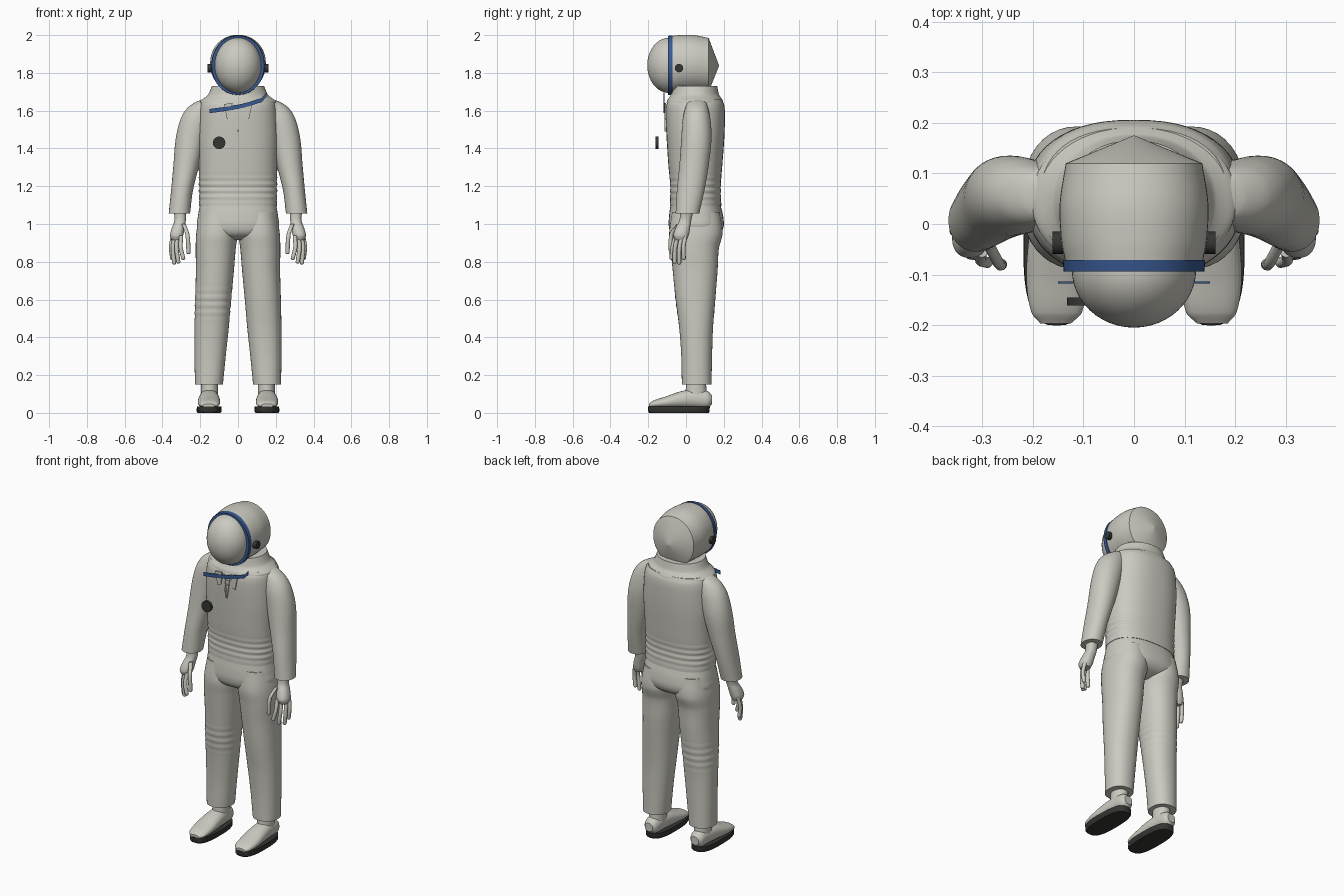
import bpy, bmesh, math
from mathutils import Matrix

cube = bpy.data.objects.get("Cube")
if cube:
    bpy.data.objects.remove(cube, do_unlink=True)

parts = []


def material(name, rgb):
    m = bpy.data.materials.new(name)
    m.use_nodes = True
    m.diffuse_color = (*rgb, 1)
    m.node_tree.nodes["Principled BSDF"].inputs["Base Color"].default_value = (*rgb, 1)
    return m


SUIT = material("suit grey", (0.60, 0.59, 0.53))
BLUE = material("trim blue", (0.04, 0.10, 0.28))
DARK = material("dark rubber", (0.035, 0.035, 0.032))


def finish(name, bm, mat):
    bmesh.ops.recalc_face_normals(bm, faces=bm.faces)
    mesh = bpy.data.meshes.new(name)
    bm.to_mesh(mesh)
    bm.free()
    mesh.materials.append(mat)
    obj = bpy.data.objects.new(name, mesh)
    bpy.context.collection.objects.link(obj)
    parts.append(obj)
    return obj


def smooth_rings(rings, steps):
    """Hermite interpolation of (t, a0, a1, b0, b1) rings along t."""
    def slope(i, k):
        lo, hi = rings[max(i - 1, 0)], rings[min(i + 1, len(rings) - 1)]
        return (hi[k] - lo[k]) / (hi[0] - lo[0])
    out = []
    for i in range(len(rings) - 1):
        p, q = rings[i], rings[i + 1]
        h = q[0] - p[0]
        for s in range(steps):
            u = s / steps
            w = u * u * (3 - 2 * u)
            row = [p[0] + h * u]
            for k in range(1, 5):
                row.append(p[k] * (1 - w) + q[k] * w
                           + h * (u * (1 - u) ** 2 * slope(i, k) - u * u * (1 - u) * slope(i + 1, k)))
            out.append(row)
    return out + [list(rings[-1])]


def loft(name, rings, mat=SUIT, axis="z", side=1, power=2.0, steps=5, seg=40, folds=None):
    """Skin through rounded rings, each given by its position and its bounds."""
    if steps > 1:
        rings = smooth_rings(rings, steps)
    bm = bmesh.new()
    loops = []
    for t, a0, a1, b0, b1 in rings:
        swell = 1
        if folds and folds[0] < t < folds[1]:
            f = (t - folds[0]) / (folds[1] - folds[0])
            swell += folds[2] * math.sin(math.pi * f) * math.sin(2 * math.pi * folds[3] * f)
        loop = []
        for i in range(seg):
            ang = 2 * math.pi * i / seg
            c, s = math.cos(ang), math.sin(ang)
            a = (a0 + a1) / 2 + (a1 - a0) / 2 * swell * math.copysign(abs(c) ** (2 / power), c)
            b = (b0 + b1) / 2 + (b1 - b0) / 2 * swell * math.copysign(abs(s) ** (2 / power), s)
            loop.append(bm.verts.new((side * a, b, t) if axis == "z" else (side * a, t, b)))
        loops.append(loop)
    for lo, hi in zip(loops, loops[1:]):
        for i in range(seg):
            j = (i + 1) % seg
            bm.faces.new((lo[i], lo[j], hi[j], hi[i]))
    bm.faces.new(loops[0])
    bm.faces.new(loops[-1])
    return finish(name, bm, mat)


def plate(name, outline, y, mat=SUIT, depth=0.006):
    """Thin upright plate facing the front."""
    bm = bmesh.new()
    face = bm.faces.new([bm.verts.new((x, y, z)) for x, z in outline])
    new = bmesh.ops.extrude_face_region(bm, geom=[face])["geom"]
    bmesh.ops.translate(bm, vec=(0, depth, 0), verts=[v for v in new if isinstance(v, bmesh.types.BMVert)])
    return finish(name, bm, mat)


def disc(name, centre, radius, depth, axis, mat):
    bm = bmesh.new()
    turn = Matrix.Rotation(math.pi / 2, 4, axis)
    bmesh.ops.create_cone(bm, cap_ends=True, segments=24, radius1=radius, radius2=radius,
                          depth=depth, matrix=Matrix.Translation(centre) @ turn)
    return finish(name, bm, mat)


def finger(name, points, radius, side):
    """Slim rounded digit following points downwards."""
    rings = [(z, x - radius, x + radius, y - radius, y + radius) for x, y, z in points]
    x, y, z = points[-1]
    for drop, scale in ((0.006, 0.8), (0.010, 0.3)):
        r = radius * scale
        rings.append((z - drop, x - r, x + r, y - r, y + r))
    loft(name, rings, side=side, seg=12, steps=3)


# Helmet: shell, pointed back, blue rim and bulging visor
loft("helmet_shell", [(-0.08, -.135, .135, 1.69, 1.995), (-0.03, -.144, .144, 1.695, 2.0),
                      (0.04, -.147, .147, 1.698, 2.0), (0.12, -.135, .135, 1.70, 1.985)],
     axis="y", power=2.1, seg=56)
loft("helmet_back", [(0.12, -.135, .135, 1.70, 1.985), (0.175, -.001, .001, 1.837, 1.839)],
     axis="y", power=2.1, steps=1, seg=56)
loft("helmet_rim", [(-0.094, -.139, .139, 1.684, 1.996), (-0.071, -.141, .141, 1.683, 1.999)],
     BLUE, axis="y", power=2.05, steps=1, seg=56)
bm = bmesh.new()
bmesh.ops.create_uvsphere(bm, u_segments=48, v_segments=32, radius=1,
                          matrix=Matrix.Translation((0, -0.09, 1.84)) @ Matrix.Diagonal((.123, .115, .146, 1)))
finish("visor", bm, SUIT)

# Torso with waist folds, shoulder collar and neck lacing
loft("torso", [(1.095, -.206, .206, -.085, .187), (1.2, -.206, .206, -.084, .184),
               (1.32, -.209, .209, -.094, .193), (1.46, -.214, .214, -.103, .203),
               (1.58, -.208, .208, -.108, .206), (1.63, -.200, .200, -.104, .202),
               (1.66, -.185, .185, -.09, .19)],
     power=2.4, steps=16, seg=56, folds=(1.1, 1.27, .014, 5))
loft("collar", [(1.64, -.203, .203, -.103, .197), (1.652, -.200, .200, -.1, .195),
                (1.672, -.172, .172, -.088, .183), (1.685, -.158, .158, -.082, .175),
                (1.73, -.138, .138, -.075, .165)], power=2.1, steps=4, seg=56)
for sx, word in ((1, "left"), (-1, "right")):
    plate(word + "_collar_flap", [(sx * x, z) for x, z in
          ((.03, 1.64), (.075, 1.635), (.058, 1.555), (.035, 1.565))], -0.113)
    plate(word + "_neck_edge", [(sx * x, z) for x, z in
          ((.012, 1.63), (.026, 1.63), (.004, 1.49), (0, 1.49))], -0.113)
for i in range(4):
    z = 1.6 - i * 0.025
    w = 0.018 - i * 0.004
    plate("lace", [(-w, z), (w, z), (w, z - .006), (-w, z - .006)], -0.114)

# Blue strap across the chest
line = [(-.15, 1.598), (-.05, 1.611), (.04, 1.629), (.125, 1.656), (.15, 1.685)]
plate("chest_strap", [(x, z + .011) for x, z in line] + [(x, z - .011) for x, z in reversed(line)],
      -0.118, BLUE, 0.004)
disc("chest_dial", (-0.1, -0.153, 1.43), 0.033, 0.016, "X", DARK)

# Pelvis
loft("pelvis", [(1.10, -.202, .202, -.082, .183), (1.04, -.212, .212, -.09, .197),
                (0.98, -.215, .215, -.09, .198), (0.94, -.17, .17, -.07, .17),
                (0.915, -.08, .08, -.02, .11)], power=2.4, seg=56)

for sx, word in ((1, "left"), (-1, "right")):
    disc(word + "_earpiece", (sx * 0.15, -0.037, 1.825), 0.022, 0.022, "Y", DARK)

    # Sleeve
    loft(word + "_sleeve", [(1.658, .15, .19, .03, .09), (1.645, .125, .225, .01, .105),
                            (1.61, .12, .272, -.005, .118), (1.55, .14, .306, -.018, .13),
                            (1.45, .17, .330, -.025, .135), (1.31, .205, .342, -.035, .12),
                            (1.18, .238, .354, -.048, .098), (1.055, .254, .367, -.055, .07)],
         side=sx, power=2.1)

    # Hand and fingers
    loft(word + "_hand", [(1.07, .275, .34, -.03, .04), (1.02, .276, .336, -.035, .028),
                          (0.98, .283, .35, -.055, .022), (0.94, .29, .36, -.067, .014),
                          (0.915, .302, .352, -.058, .004)], side=sx, power=2.3, seg=28)
    finger(word + "_thumb", [(.288, -.04, 1.0), (.268, -.077, .945), (.262, -.08, .85)], .011, sx)
    digits = {"index": (.301, -.055, .29, -.076, .82), "middle": (.320, -.043, .316, -.06, .80),
              "ring": (.335, -.022, .338, -.036, .795), "little": (.345, -.003, .348, -.012, .82)}
    for digit, (x0, y0, x1, y1, z1) in digits.items():
        finger(word + "_" + digit + "_finger",
               [(x0, y0, .94), ((x0 + x1) / 2 + .008, (y0 + y1) / 2 - .006, .875), (x1, y1, z1)], .011, sx)

    # Trouser leg, folded at one knee
    loft(word + "_trouser", [(1.06, .01, .203, -.075, .18), (0.95, .002, .221, -.089, .193),
                             (0.87, .012, .224, -.082, .174), (0.75, .022, .223, -.07, .167),
                             (0.6, .036, .227, -.055, .155), (0.45, .049, .230, -.036, .143),
                             (0.3, .065, .230, -.025, .138), (0.15, .080, .228, -.022, .135)],
         side=sx, power=2.2, steps=14, folds=(.48, .68, .02, 5) if sx < 0 else None)

    # Ankle, shoe and sole
    loft(word + "_ankle", [(0.08, .105, .197, -.005, .112), (0.17, .106, .194, .002, .105)],
         side=sx, steps=2)
    loft(word + "_shoe", [(-.197, .125, .185, .03, .048), (-.175, .103, .203, .026, .064),
                          (-.11, .095, .213, .024, .086), (-.02, .098, .208, .024, .116),
                          (.06, .105, .2, .024, .125), (.115, .112, .195, .026, .115),
                          (.137, .128, .18, .045, .095)], axis="y", side=sx, power=2.2)
    loft(word + "_sole", [(0, .092, .214, -.196, .12), (.008, .087, .219, -.201, .125),
                          (.034, .088, .218, -.2, .126)], DARK, side=sx, power=2.8, steps=1)

# Smooth shading with crisp edges
bpy.ops.object.select_all(action="DESELECT")
for obj in parts:
    obj.select_set(True)
bpy.context.view_layer.objects.active = parts[0]
bpy.ops.object.shade_smooth_by_angle(angle=math.radians(35))
